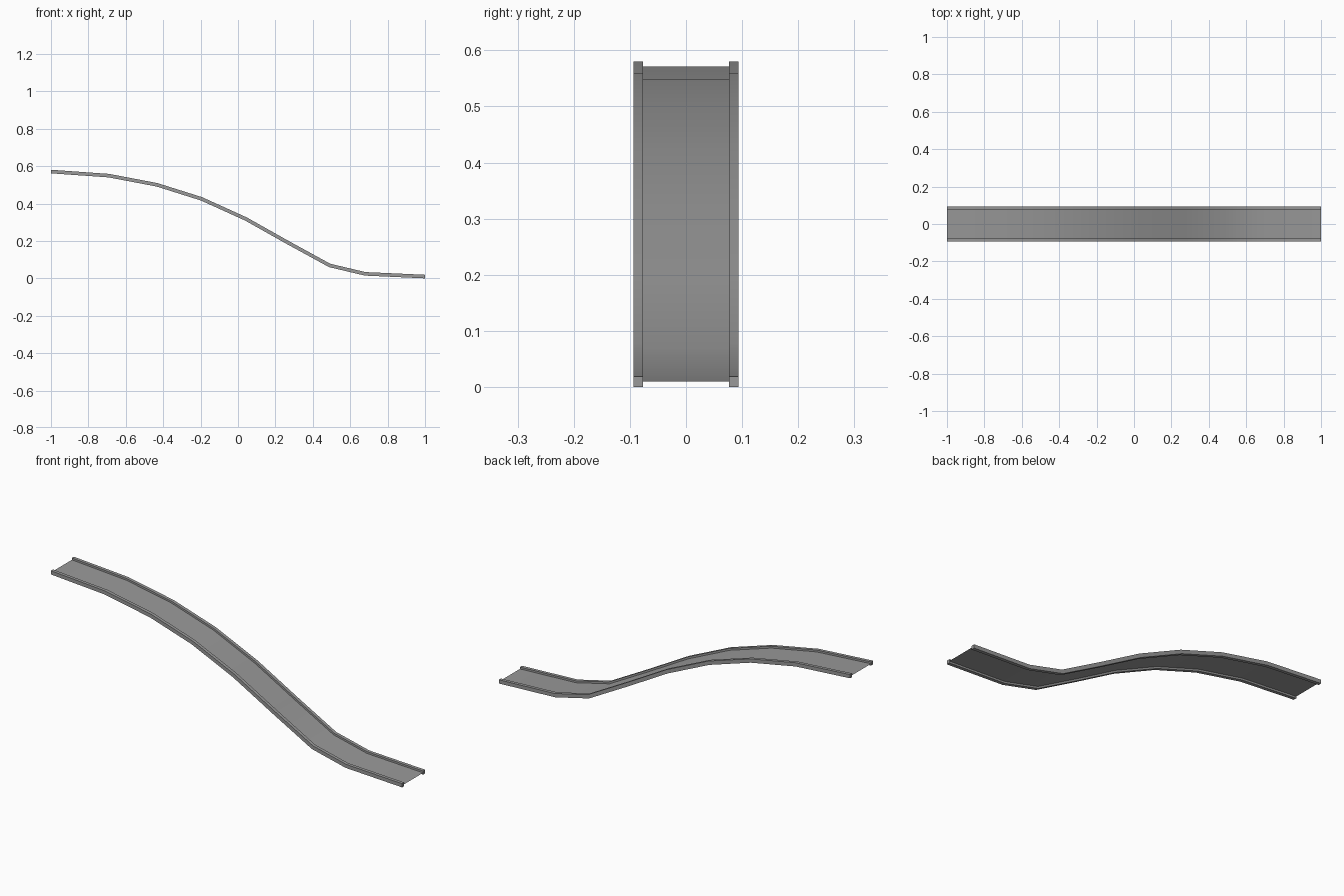
import bpy
import bmesh
import math
from mathutils import Vector

if "Cube" in bpy.data.objects:
    bpy.data.objects.remove(bpy.data.objects["Cube"], do_unlink=True)

grey = bpy.data.materials.new("track_grey")
grey.use_nodes = True
COLOUR = (0.32, 0.32, 0.32, 1)
grey.diffuse_color = COLOUR
grey.node_tree.nodes["Principled BSDF"].inputs["Base Color"].default_value = COLOUR

# Side profile of the slope, as (x, z) along its centre line
PATH = [Vector(p) for p in (
    (-1, 0.571), (-0.69, 0.549), (-0.433, 0.5), (-0.195, 0.425), (0.043, 0.317),
    (0.267, 0.191), (0.49, 0.069), (0.68, 0.024), (1, 0.0095))]
INNER, OUTER, HALF_HEIGHT = 0.077, 0.094, 0.0095


def offset_at(i):
    """Mitred upward offset at a path point, vertical at both ends."""
    if i in (0, len(PATH) - 1):
        return Vector((0, 1))
    a = (PATH[i] - PATH[i - 1]).normalized()
    b = (PATH[i + 1] - PATH[i]).normalized()
    t = (a + b).normalized()
    return Vector((-t.y, t.x)) / t.dot(a)


def sweep(name, section, closed):
    """Sweep a (y, height) cross-section along the path."""
    bm = bmesh.new()
    rings = []
    for i, p in enumerate(PATH):
        up = offset_at(i)
        rings.append([bm.verts.new((p.x + up.x * h, y, p.y + up.y * h))
                      for y, h in section])
    count = len(section)
    for r, s in zip(rings, rings[1:]):
        for j in range(count if closed else count - 1):
            k = (j + 1) % count
            bm.faces.new((r[j], s[j], s[k], r[k]))
    if closed:
        bm.faces.new(rings[0])
        bm.faces.new(rings[-1][::-1])
        bmesh.ops.recalc_face_normals(bm, faces=bm.faces)
    mesh = bpy.data.meshes.new(name)
    bm.to_mesh(mesh)
    bm.free()
    mesh.materials.append(grey)
    obj = bpy.data.objects.new(name, mesh)
    bpy.context.collection.objects.link(obj)
    bpy.ops.object.select_all(action="DESELECT")
    obj.select_set(True)
    bpy.context.view_layer.objects.active = obj
    bpy.ops.object.shade_smooth_by_angle(angle=math.radians(30))
    return obj


# Thin running surface
sweep("track_bed", [(-INNER, 0), (INNER, 0)], False)

# Square rails along both edges
for name, side in (("left_rail", 1), ("right_rail", -1)):
    sweep(name, [(side * INNER, -HALF_HEIGHT), (side * OUTER, -HALF_HEIGHT),
                 (side * OUTER, HALF_HEIGHT), (side * INNER, HALF_HEIGHT)], True)
